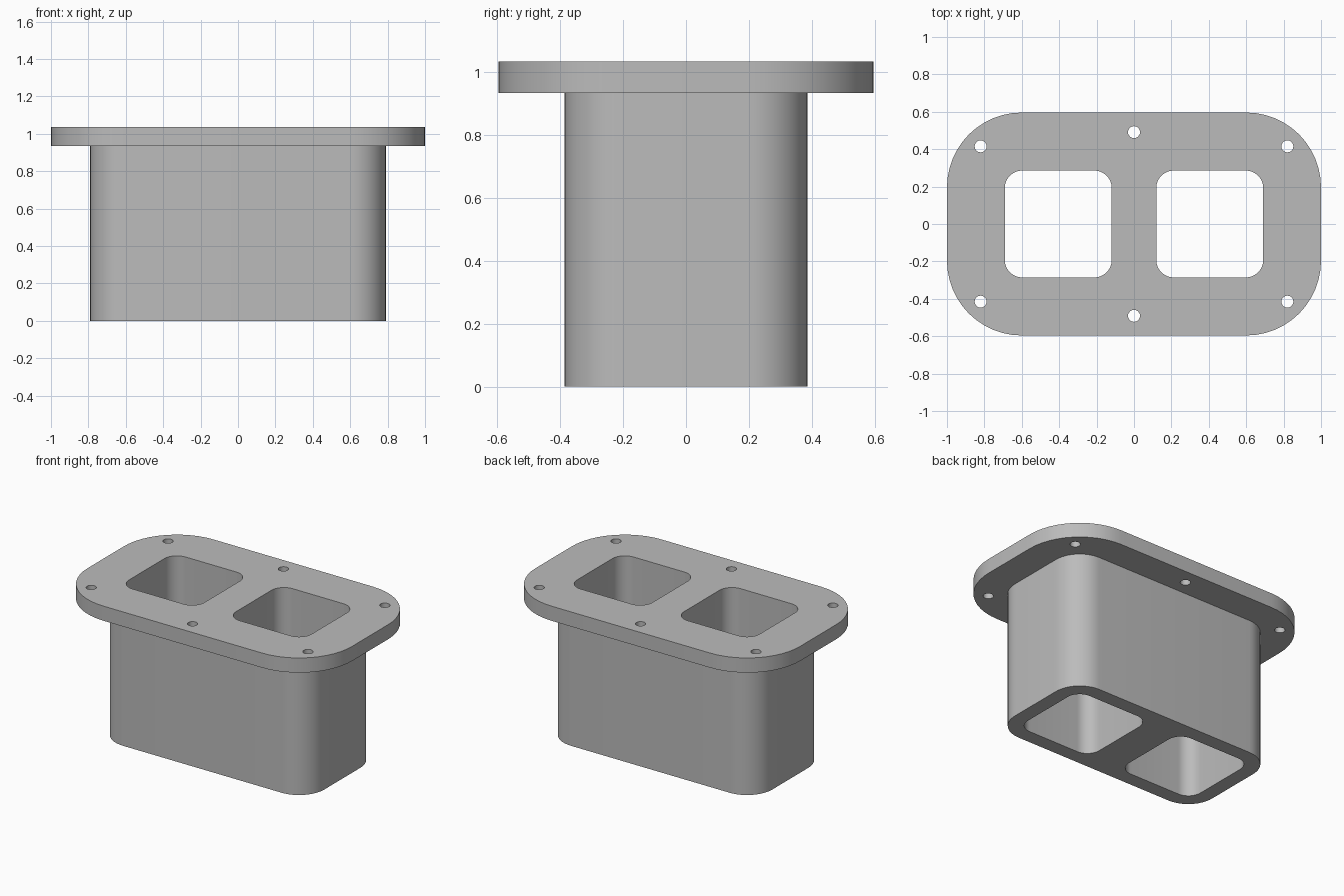
import bpy
import bmesh
from math import cos, sin, pi, radians

old = bpy.data.objects.get("Cube")
if old:
    bpy.data.objects.remove(old, do_unlink=True)

FLANGE_Z, TOP_Z = 0.935, 1.035

grey = bpy.data.materials.new("plain grey")
grey.use_nodes = True
colour = (0.5, 0.5, 0.5, 1)
grey.diffuse_color = colour
grey.node_tree.nodes["Principled BSDF"].inputs["Base Color"].default_value = colour


def rounded_prism(name, half_x, half_y, radius, z0, z1, centre=(0, 0), steps=12):
    """Upright prism with a rounded rectangle outline."""
    bm = bmesh.new()
    ring = []
    for corner, (sx, sy) in enumerate([(1, 1), (-1, 1), (-1, -1), (1, -1)]):
        for i in range(steps + 1):
            a = (corner + i / steps) * pi / 2
            x = centre[0] + sx * (half_x - radius) + radius * cos(a)
            y = centre[1] + sy * (half_y - radius) + radius * sin(a)
            ring.append(bm.verts.new((x, y, z0)))
    base = bm.faces.new(ring)
    top = bmesh.ops.extrude_face_region(bm, geom=[base])["geom"]
    bmesh.ops.translate(bm, vec=(0, 0, z1 - z0),
                        verts=[v for v in top if isinstance(v, bmesh.types.BMVert)])
    bmesh.ops.remove_doubles(bm, verts=bm.verts, dist=1e-5)
    bmesh.ops.recalc_face_normals(bm, faces=bm.faces)
    mesh = bpy.data.meshes.new(name)
    bm.to_mesh(mesh)
    bm.free()
    mesh.materials.append(grey)
    obj = bpy.data.objects.new(name, mesh)
    bpy.context.collection.objects.link(obj)
    return obj


def combine(target, tool, operation):
    """Apply a boolean to the target and discard the tool."""
    bpy.context.view_layer.objects.active = target
    mod = target.modifiers.new(operation.lower(), "BOOLEAN")
    mod.operation, mod.solver, mod.object = operation, "EXACT", tool
    bpy.ops.object.modifier_apply(modifier=mod.name)
    bpy.data.objects.remove(tool, do_unlink=True)


# Body joined to the mounting flange
duct = rounded_prism("flanged_duct", 0.79, 0.386, 0.19, 0, FLANGE_Z + 0.05)
flange = rounded_prism("flange", 1.0, 0.596, 0.4, FLANGE_Z, TOP_Z)
combine(duct, flange, "UNION")

# Two channels running through the full height
for side in (-1, 1):
    channel = rounded_prism("channel_cutter", 0.286, 0.286, 0.095, -0.1, TOP_Z + 0.1,
                            (side * 0.405, 0))
    combine(duct, channel, "DIFFERENCE")

# Six bolt holes around the flange
for x, y in [(-0.82, 0.415), (0, 0.491), (0.82, 0.415)]:
    for side in (-1, 1):
        hole = rounded_prism("bolt_hole_cutter", 0.032, 0.032, 0.032,
                             FLANGE_Z - 0.1, TOP_Z + 0.1, (x, side * y), 6)
        combine(duct, hole, "DIFFERENCE")

# Smooth walls with crisp rims
bpy.ops.object.select_all(action="DESELECT")
duct.select_set(True)
bpy.context.view_layer.objects.active = duct
bpy.ops.object.shade_smooth_by_angle(angle=radians(30))
